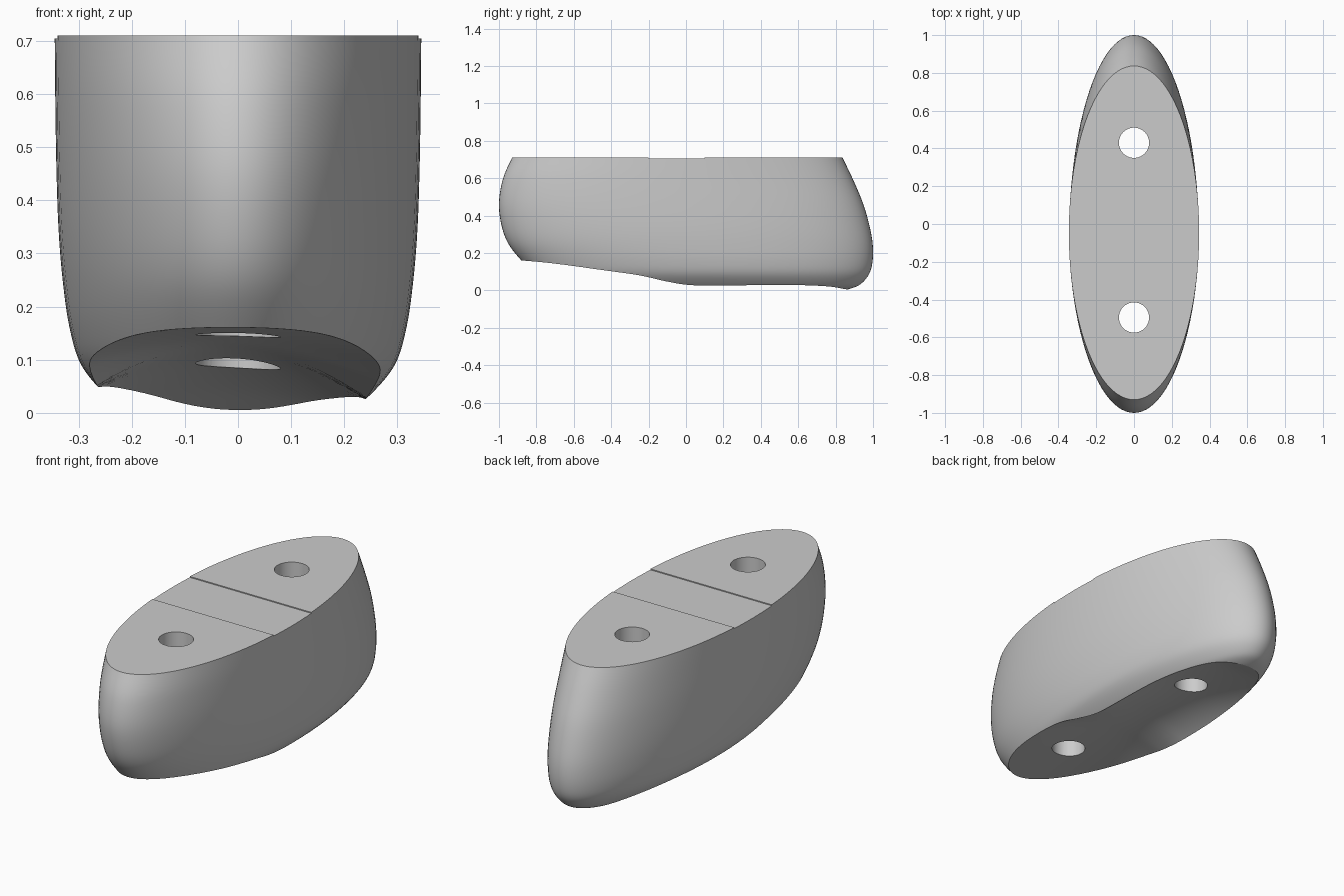
import bpy, bmesh, math

cube = bpy.data.objects.get("Cube")
if cube:
    bpy.data.objects.remove(cube, do_unlink=True)

grey = bpy.data.materials.new("plain grey")
grey.use_nodes = True
grey.diffuse_color = (0.6, 0.6, 0.6, 1)
grey.node_tree.nodes["Principled BSDF"].inputs["Base Color"].default_value = (0.6, 0.6, 0.6, 1)


def catmull(rows, steps):
    """Smooth rows of numbers into a finer list of rows."""
    out = []
    for i in range(len(rows) - 1):
        a, b, c, d = (rows[min(max(i + k, 0), len(rows) - 1)] for k in (-1, 0, 1, 2))
        for s in range(steps):
            t = s / steps
            out.append([0.5 * (2 * q + (r - p) * t + (2 * p - 5 * q + 4 * r - u) * t * t
                               + (3 * q - p - 3 * r + u) * t ** 3)
                        for p, q, r, u in zip(a, b, c, d)])
    return out + [list(rows[-1])]


def make_object(name, bm):
    bmesh.ops.recalc_face_normals(bm, faces=bm.faces)
    mesh = bpy.data.meshes.new(name)
    bm.to_mesh(mesh)
    bm.free()
    mesh.materials.append(grey)
    obj = bpy.data.objects.new(name, mesh)
    bpy.context.collection.objects.link(obj)
    return obj


def skin(bm, rows, closed):
    """Join rows of vertices with quads."""
    for lo, hi in zip(rows, rows[1:]):
        n = len(lo)
        for i in range(n if closed else n - 1):
            j = (i + 1) % n
            bm.faces.new((lo[i], lo[j], hi[j], hi[i]))


# Body: oval sections, each row is height, front end, back end, half width
SECTIONS = [
    (0.00, -0.60, 0.83, 0.18), (0.01, -0.67, 0.88, 0.215), (0.035, -0.73, 0.935, 0.25),
    (0.09, -0.81, 0.98, 0.295), (0.16, -0.88, 0.998, 0.317), (0.25, -0.95, 0.998, 0.33),
    (0.35, -0.987, 0.98, 0.338), (0.47, -1.0, 0.945, 0.342), (0.60, -0.978, 0.89, 0.344),
    (0.71, -0.93, 0.837, 0.345),
]
SIDES = 96
bm = bmesh.new()
rings = []
for z, front, back, half in catmull(SECTIONS, 5):
    mid, length = (front + back) / 2, (back - front) / 2
    rings.append([bm.verts.new((half * math.cos(2 * math.pi * i / SIDES),
                                mid + length * math.sin(2 * math.pi * i / SIDES), z))
                  for i in range(SIDES)])
skin(bm, rings, True)
bm.faces.new(rings[0])
bm.faces.new(rings[-1])
body = make_object("spacer_block", bm)

# Underside cutter: arched across, each row is y, crown height, sideways drop
ARCH = [
    (-1.2, 0.168, 0.0), (-0.88, 0.161, 0.01), (-0.5, 0.148, 0.034), (-0.25, 0.138, 0.05),
    (-0.12, 0.131, 0.075), (0.0, 0.125, 0.098), (0.12, 0.118, 0.098), (0.43, 0.096, 0.08),
    (0.7, 0.052, 0.055), (0.88, 0.0, 0.02), (1.2, -0.1, 0.0),
]
COLS = 40
bm = bmesh.new()
grid, base = [], []
for y, crown, drop in catmull(ARCH, 5):
    xs = [i / COLS - 0.5 for i in range(COLS + 1)]
    grid.append([bm.verts.new((x, y, crown - drop * ((x + 0.03) / 0.28) ** 2)) for x in xs])
    base.append([bm.verts.new((x, y, -0.6)) for x in xs])
skin(bm, grid, False)
skin(bm, base, False)
for k in (0, -1):
    skin(bm, [grid[k], base[k]], False)
    skin(bm, [[r[k] for r in grid], [r[k] for r in base]], False)
cutters = [make_object("underside_cutter", bm)]

# Two bolt holes
for name, y in (("front_hole_cutter", -0.495), ("back_hole_cutter", 0.43)):
    bm = bmesh.new()
    bmesh.ops.create_cone(bm, cap_ends=True, segments=48, radius1=0.08, radius2=0.08, depth=2)
    bmesh.ops.translate(bm, verts=bm.verts, vec=(0, y, 0.3))
    cutters.append(make_object(name, bm))

# Very shallow recess across the top
bm = bmesh.new()
bmesh.ops.create_cube(bm, size=1)
bmesh.ops.scale(bm, verts=bm.verts, vec=(1, 0.3, 0.1))
bmesh.ops.translate(bm, verts=bm.verts, vec=(0, -0.05, 0.755))
cutters.append(make_object("top_recess_cutter", bm))

# Cut everything out of the body
for cutter in cutters:
    cutter.hide_render = True
    mod = body.modifiers.new(cutter.name, 'BOOLEAN')
    mod.operation = 'DIFFERENCE'
    mod.solver = 'EXACT'
    mod.object = cutter

for obj in bpy.context.selected_objects:
    obj.select_set(False)
bpy.context.view_layer.objects.active = body
body.select_set(True)
for mod in list(body.modifiers):
    bpy.ops.object.modifier_apply(modifier=mod.name)
for cutter in cutters:
    bpy.data.objects.remove(cutter, do_unlink=True)
bpy.ops.object.shade_smooth_by_angle(angle=math.radians(22))
